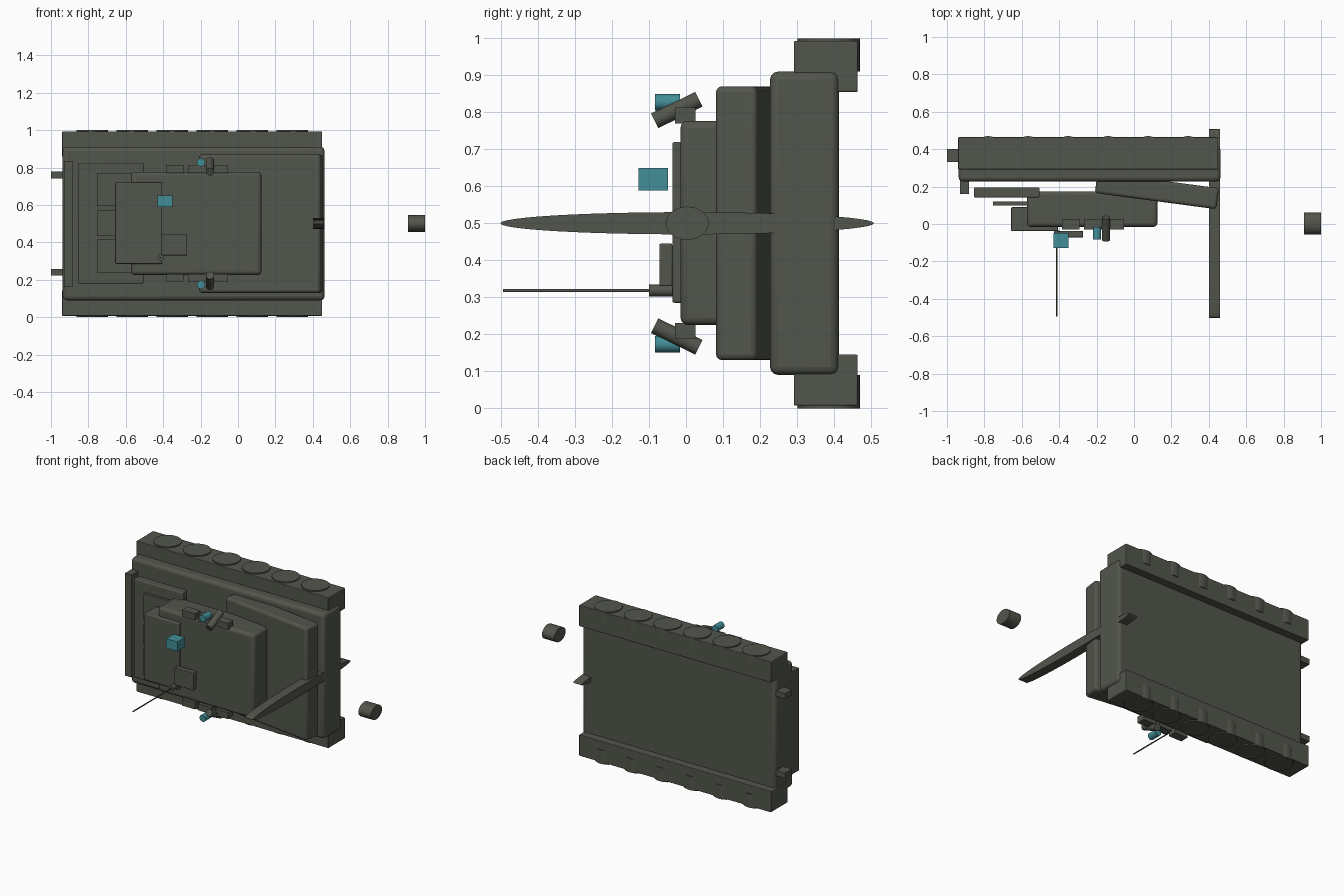
import bpy, math
from mathutils import Matrix

if "Cube" in bpy.data.objects:
    bpy.data.objects.remove(bpy.data.objects["Cube"])


def material(name, rgb):
    m = bpy.data.materials.new(name)
    m.diffuse_color = (*rgb, 1)
    m.use_nodes = True
    m.node_tree.nodes["Principled BSDF"].inputs["Base Color"].default_value = m.diffuse_color
    return m


ARMOUR = material("olive grey", (0.085, 0.092, 0.072))
GLASS = material("teal glass", (0.055, 0.27, 0.31))


def finish(o, name, mat, bevel=0):
    o.name = name
    o.data.materials.append(mat)
    if bevel:
        b = o.modifiers.new("rounded edges", 'BEVEL')
        b.width, b.segments = bevel, 3
    bpy.ops.object.shade_smooth_by_angle(angle=math.radians(35))
    return o


def box(name, xs, ys, zs, mat=ARMOUR, bevel=0, turn=0):
    """Box from its (min, max) on each axis, turned about z in degrees."""
    spans = (xs, ys, zs)
    bpy.ops.mesh.primitive_cube_add(size=1, location=[sum(s) / 2 for s in spans])
    o = bpy.context.object
    o.data.transform(Matrix.Diagonal([s[1] - s[0] for s in spans] + [1]))
    o.rotation_euler.z = math.radians(turn)
    return finish(o, name, mat, bevel)


def rod(name, centre, radius, length, rot, mat=ARMOUR, sides=32):
    bpy.ops.mesh.primitive_cylinder_add(vertices=sides, radius=radius, depth=length,
                                        location=centre, rotation=rot)
    return finish(bpy.context.object, name, mat)


def flip(z, side):
    """Height mirrored about the centre plane z = 0.5."""
    return 0.5 + side * (z - 0.5)


def span(a, b, side):
    return tuple(sorted((flip(a, side), flip(b, side))))


HALF = math.pi / 2

# Hull, sloped front plate and rear deck
box("hull", (-0.937, 0.463), (0.227, 0.413), (0.09, 0.91), bevel=0.022)
box("front_plate", (-0.205, 0.45), (0.122, 0.235), (0.13, 0.87), bevel=0.016, turn=-7.6)
box("rear_plate", (-0.93, -0.882), (0.16, 0.235), (0.165, 0.835))
box("engine_deck", (-0.855, -0.505), (0.142, 0.196), (0.18, 0.825), bevel=0.006)
for i, zs in enumerate([(0.24, 0.415), (0.435, 0.57), (0.595, 0.77)]):
    box(f"engine_grille_{i}", (-0.755, -0.51), (0.1, 0.12), zs)

# Turret, bustle and roof fittings
box("turret", (-0.572, 0.125), (-0.015, 0.175), (0.225, 0.777), bevel=0.02)
box("turret_bustle", (-0.657, -0.405), (-0.037, 0.09), (0.285, 0.72), bevel=0.006)
box("roof_hatch", (-0.41, -0.272), (-0.072, -0.037), (0.33, 0.445), bevel=0.004)
box("commander_sight", (-0.43, -0.35), (-0.128, -0.048), (0.588, 0.65), GLASS)
rod("antenna_base", (-0.413, -0.068, 0.318), 0.016, 0.064, (HALF, 0, 0))
rod("antenna", (-0.413, -0.295, 0.318), 0.004, 0.4, (HALF, 0, 0), sides=12)

# Flattened gun barrel and muzzle
barrel = rod("gun_barrel", (0.43, 0.003, 0.5), 1, 0.06, (0, HALF, 0), sides=48)
barrel.data.transform(Matrix.Diagonal((0.03, 0.505, 1, 1)))
muzzle = rod("gun_muzzle", (0.955, 0.003, 0.5), 1, 0.09, (0, HALF, 0))
muzzle.data.transform(Matrix.Diagonal((0.045, 0.058, 1, 1)))

# Parts mirrored on both sides
for side, tag in ((1, "left"), (-1, "right")):
    box(f"{tag}_track", (-0.94, 0.45), (0.292, 0.464), span(0.855, 0.993, side), bevel=0.004)
    for i in range(6):
        rod(f"{tag}_wheel_{i}", (-0.78 + 0.214 * i, 0.386, flip(0.955, side)),
            0.084, 0.09, (0, 0, 0))
    box(f"{tag}_tow_hook", (-1.0, -0.93), (0.332, 0.402), span(0.742, 0.778, side))
    for i in range(3):
        x = -0.338 + 0.119 * i
        box(f"{tag}_side_block_{i}", (x - 0.047, x + 0.047), (-0.03, 0.026),
            span(0.77, 0.813, side))
    rod(f"{tag}_smoke_tube", (-0.15, -0.025, flip(0.806, side)), 0.022, 0.133,
        (-HALF + side * math.radians(26), 0, 0))
    rod(f"{tag}_side_sight", (-0.198, -0.05, flip(0.827, side)), 0.022, 0.068,
        (HALF, 0, 0), GLASS)
